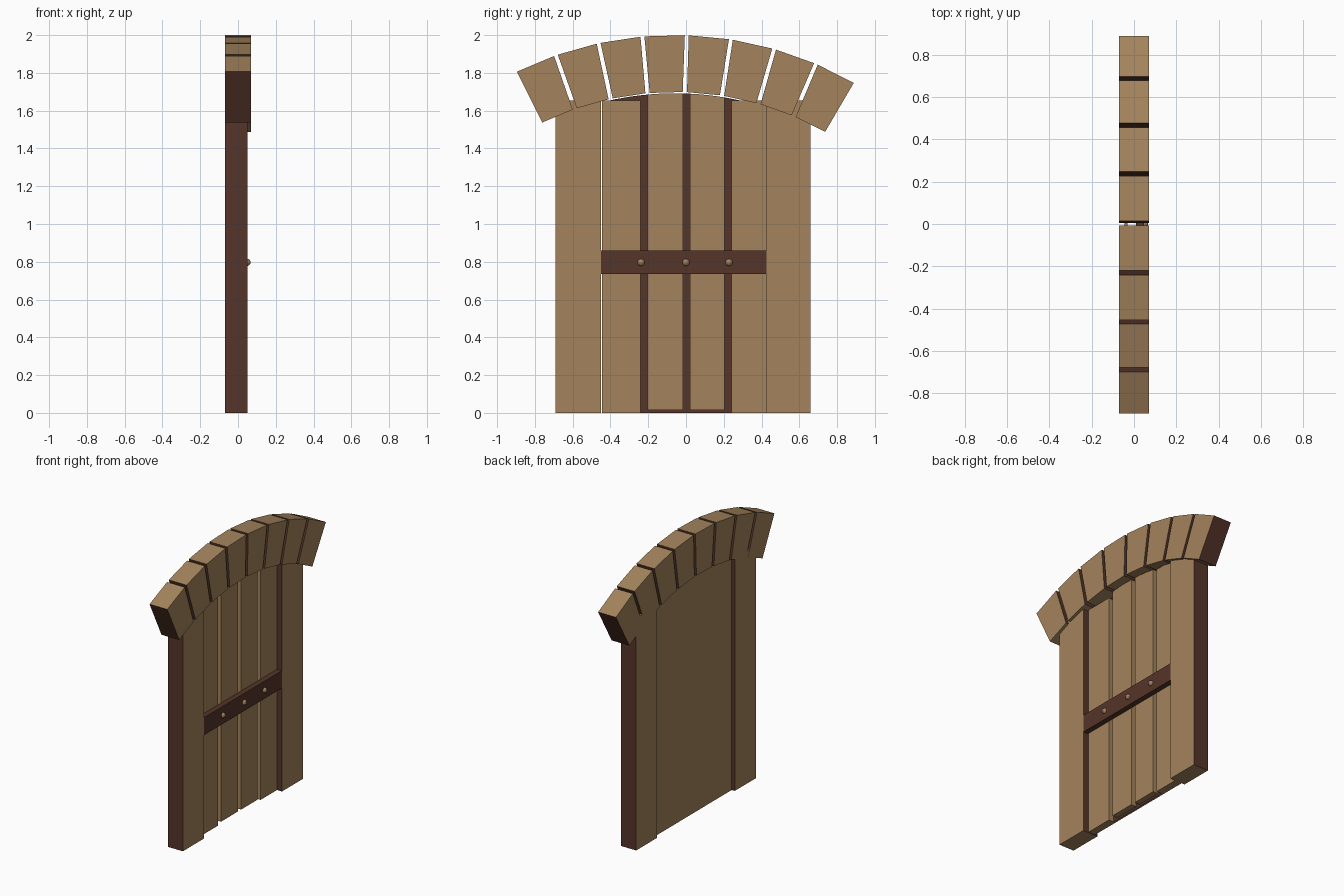
import bpy, bmesh, math

if "Cube" in bpy.data.objects:
    bpy.data.objects.remove(bpy.data.objects["Cube"])

def material(name, rgb):
    m = bpy.data.materials.new(name)
    m.diffuse_color = (*rgb, 1)
    m.use_nodes = True
    m.node_tree.nodes["Principled BSDF"].inputs["Base Color"].default_value = m.diffuse_color
    return m

TAN = material("tan_wood", (0.37, 0.23, 0.11))
DARK = material("dark_wood", (0.09, 0.035, 0.022))

ARC_Y, ARC_Z, R_OUT, R_IN = -0.059, 0.097, 1.90, 1.60


def prism(name, pts, x0, x1, main=TAN, dark=lambda n: False):
    """Extrude a y-z outline from x0 to x1; faces passing the dark test get dark wood."""
    bm = bmesh.new()
    a = [bm.verts.new((x0, y, z)) for y, z in pts]
    b = [bm.verts.new((x1, y, z)) for y, z in pts]
    n = len(pts)
    bm.faces.new(a)
    bm.faces.new(b)
    for i in range(n):
        j = (i + 1) % n
        bm.faces.new((a[i], a[j], b[j], b[i]))
    bmesh.ops.recalc_face_normals(bm, faces=bm.faces)
    for f in bm.faces:
        f.normal_update()
        f.material_index = 1 if dark(f.normal) else 0
    me = bpy.data.meshes.new(name)
    bm.to_mesh(me)
    bm.free()
    me.materials.append(main)
    me.materials.append(DARK)
    ob = bpy.data.objects.new(name, me)
    bpy.context.collection.objects.link(ob)
    return ob


def rect(y0, y1, z0, z1):
    return [(y0, z0), (y1, z0), (y1, z1), (y0, z1)]


def arched(y0, y1, z0, steps):
    """Outline with a top that follows just under the stone arch."""
    top = []
    for i in range(steps + 1):
        y = y1 + (y0 - y1) * i / steps
        top.append((y, ARC_Z + math.sqrt((R_IN - 0.005) ** 2 - (y - ARC_Y) ** 2)))
    return [(y0, z0), (y1, z0)] + top


def sides(n):
    return abs(n.y) > 0.7


# side jambs, dark on their narrow sides
prism("left_jamb", rect(-0.69, -0.45, 0, 1.655), -0.0695, 0.049, dark=sides)
prism("right_jamb", rect(0.425, 0.66, 0, 1.655), -0.0695, 0.049, dark=sides)

# backing panel, dark where it shows through the plank grooves
prism("backing_panel", arched(-0.446, 0.425, 0, 12), -0.045, -0.03,
      dark=lambda n: n.x > 0.7)

# door planks
prism("outer_plank_left", rect(-0.446, -0.24, 0, 1.655), -0.03, 0.01)
prism("inner_plank_left", arched(-0.205, -0.015, 0.015, 4), -0.03, 0.01)
prism("inner_plank_right", arched(0.02, 0.205, 0.015, 4), -0.03, 0.01)
prism("outer_plank_right", rect(0.24, 0.425, 0, 1.655), -0.03, 0.01)

# cross strap
prism("cross_strap", rect(-0.45, 0.425, 0.735, 0.86), 0.01, 0.048, main=DARK)

# rivets
for i, y in enumerate((-0.238, 0.0, 0.228)):
    bpy.ops.mesh.primitive_uv_sphere_add(segments=12, ring_count=8, radius=0.019,
                                         location=(0.048, y, 0.797))
    ob = bpy.context.object
    ob.name = f"rivet_{i + 1}"
    ob.data.materials.append(TAN)

# arch stones: one tapered block repeated around the arc
for i in range(8):
    t = math.radians(22.85 - 7.07 * i)
    out = (-math.sin(t), math.cos(t))
    tan = (math.cos(t), math.sin(t))
    pts = []
    for r, w in ((R_IN, -0.0875), (R_IN, 0.0875), (R_OUT, 0.107), (R_OUT, -0.107)):
        pts.append((ARC_Y + out[0] * r + tan[0] * w, ARC_Z + out[1] * r + tan[1] * w))
    prism(f"arch_stone_{i + 1}", pts, -0.07, 0.07, dark=sides)
